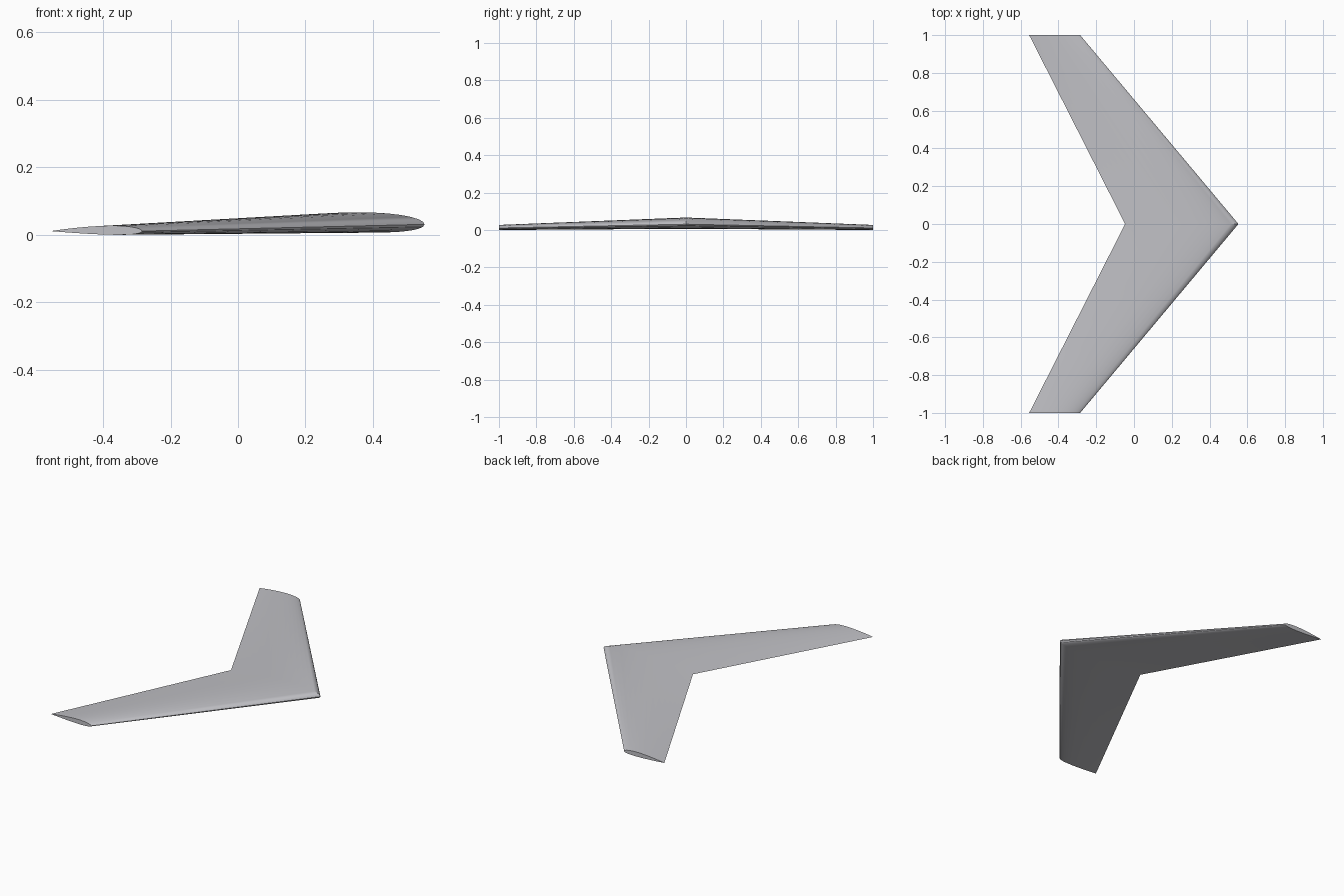
import bpy, bmesh, math

cube = bpy.data.objects.get("Cube")
if cube:
    bpy.data.objects.remove(cube, do_unlink=True)

# Single painted metal finish
metal = bpy.data.materials.new("light_grey")
metal.use_nodes = True
colour = (0.53, 0.53, 0.56, 1)
metal.diffuse_color = colour
metal.node_tree.nodes["Principled BSDF"].inputs["Base Color"].default_value = colour

THICKNESS, CAMBER, CAMBER_POS = 0.10, 0.01, 0.4
STEPS = 18


def surface(t, side):
    """Height of the cambered airfoil at chord fraction t (side +1 top, -1 bottom)."""
    half = 5 * THICKNESS * (0.2969 * math.sqrt(t) - 0.126 * t - 0.3516 * t**2
                            + 0.2843 * t**3 - 0.1036 * t**4)
    p = CAMBER_POS
    reach = p if t < p else 1 - p
    return CAMBER * (1 - ((t - p) / reach) ** 2) + side * half


def airfoil():
    """Closed loop: trailing edge, over the top, round the nose, back underneath."""
    ts = [(1 - math.cos(math.pi * i / STEPS)) / 2 for i in range(STEPS + 1)]
    top = [(t, surface(t, 1)) for t in reversed(ts)]
    bottom = [(t, surface(t, -1)) for t in ts[1:-1]]
    return top + bottom


# Stations across the span: y, nose x, chord, chord-line height
stations = [(-1, -0.285, 0.27, 0.011),
            (0, 0.553, 0.60, 0.031),
            (1, -0.285, 0.27, 0.011)]

# Loft the wing through the stations and cap the tips
bm = bmesh.new()
rings = [[bm.verts.new((nose - t * chord, y, z + h * chord)) for t, h in airfoil()]
         for y, nose, chord, z in stations]
for a, b in zip(rings, rings[1:]):
    for i in range(len(a)):
        j = (i + 1) % len(a)
        bm.faces.new((a[i], a[j], b[j], b[i]))
bm.faces.new(rings[0])
bm.faces.new(rings[-1])
bmesh.ops.recalc_face_normals(bm, faces=bm.faces)

mesh = bpy.data.meshes.new("swept_wing")
bm.to_mesh(mesh)
bm.free()
mesh.materials.append(metal)
wing = bpy.data.objects.new("swept_wing", mesh)
bpy.context.collection.objects.link(wing)

bpy.ops.object.select_all(action="DESELECT")
wing.select_set(True)
bpy.context.view_layer.objects.active = wing
bpy.ops.object.shade_smooth_by_angle(angle=math.radians(30))
